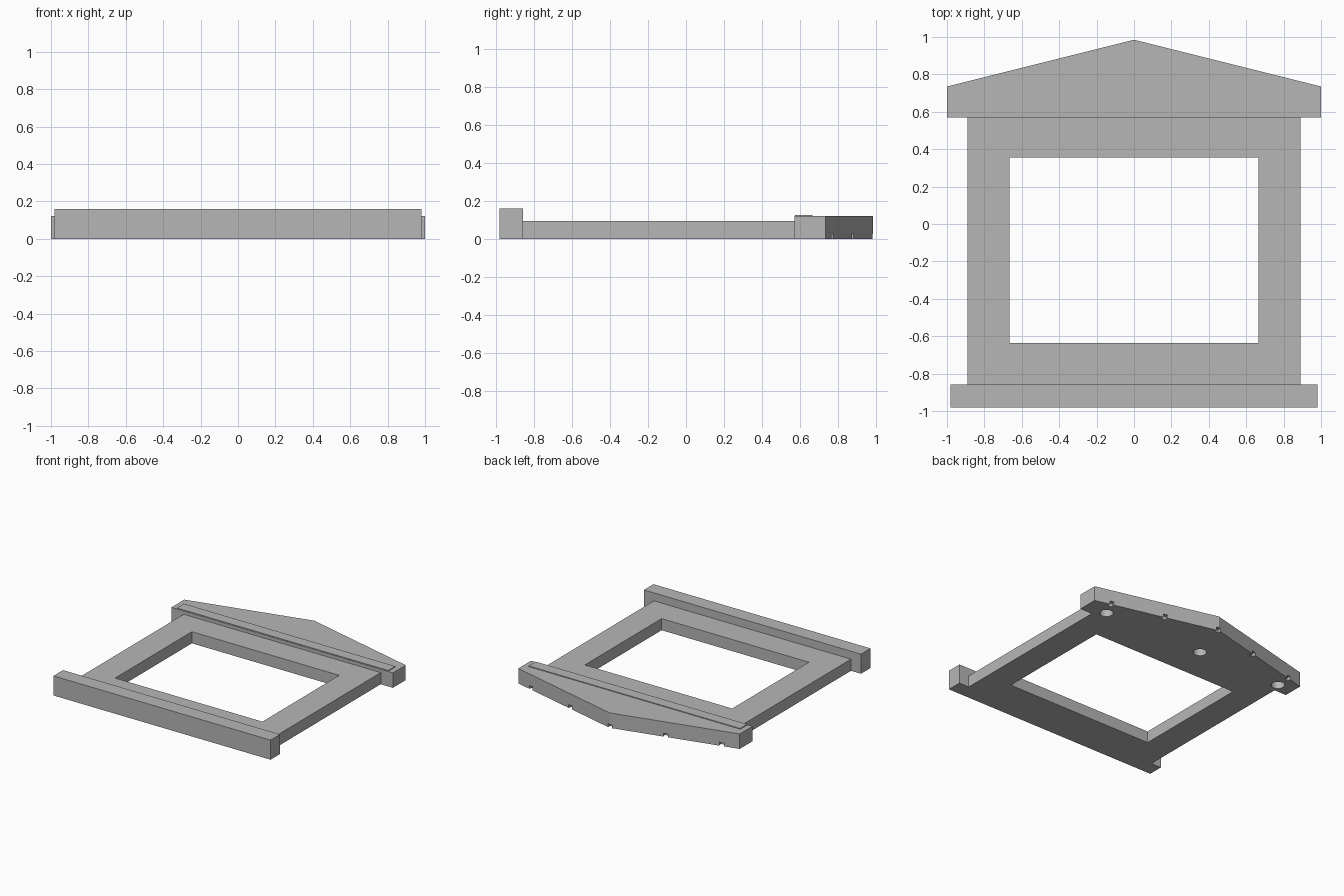
import bpy, bmesh, math

if "Cube" in bpy.data.objects:
    bpy.data.objects.remove(bpy.data.objects["Cube"])

grey = bpy.data.materials.new("plain grey")
grey.use_nodes = True
COLOUR = (0.47, 0.47, 0.47, 1)
grey.diffuse_color = COLOUR
grey.node_tree.nodes["Principled BSDF"].inputs["Base Color"].default_value = COLOUR


def finish(name, bm):
    bmesh.ops.recalc_face_normals(bm, faces=bm.faces)
    mesh = bpy.data.meshes.new(name)
    bm.to_mesh(mesh)
    bm.free()
    mesh.materials.append(grey)
    obj = bpy.data.objects.new(name, mesh)
    bpy.context.collection.objects.link(obj)
    return obj


def slab(name, outline, z0, z1):
    """Extrude a plan outline from z0 to z1."""
    bm = bmesh.new()
    face = bm.faces.new([bm.verts.new((x, y, z0)) for x, y in outline])
    grown = bmesh.ops.extrude_face_region(bm, geom=[face])["geom"]
    for v in grown:
        if isinstance(v, bmesh.types.BMVert):
            v.co.z = z1
    return finish(name, bm)


def rect(x, y0, y1):
    return [(-x, y0), (x, y0), (x, y1), (-x, y1)]


def ring(name, outer, inner, height):
    """Flat slab with a matching opening."""
    bm = bmesh.new()
    loops = [[bm.verts.new((x, y, z)) for x, y in pts]
             for pts, z in ((outer, 0), (outer, height), (inner, height), (inner, 0))]
    for a, b in zip(loops, loops[1:] + loops[:1]):
        for i in range(4):
            j = (i + 1) % 4
            bm.faces.new((a[i], a[j], b[j], b[i]))
    return finish(name, bm)


def cut(target, cutter):
    mod = target.modifiers.new("cut", 'BOOLEAN')
    mod.operation = 'DIFFERENCE'
    mod.solver = 'EXACT'
    mod.object = cutter
    bpy.context.view_layer.objects.active = target
    bpy.ops.object.modifier_apply(modifier=mod.name)
    bpy.data.objects.remove(cutter)


# Window surround and sill
ring("window_frame", rect(0.89, -0.86, 0.57), rect(0.665, -0.635, 0.355), 0.095)
slab("sill", rect(0.98, -0.98, -0.857), 0, 0.16)

# Gabled head piece with a thin raised strip along its front
SHOULDER, APEX, TOP = 0.735, 0.985, 0.122
pediment = slab("pediment", [(-1, 0.57), (1, 0.57), (1, SHOULDER), (0, APEX), (-1, SHOULDER)], 0, TOP)
slab("pediment_strip", rect(0.955, 0.574, 0.665), TOP - 0.003, TOP + 0.006)

# Small notches along the lower edge of the gable
slope = APEX - SHOULDER
for x in (-0.86, -0.43, 0, 0.43, 0.86):
    bpy.ops.mesh.primitive_cube_add(size=1, location=(x, APEX - slope * abs(x), 0))
    notch = bpy.context.object
    notch.name = "notch_cutter"
    notch.hide_render = True
    notch.scale = (0.036, 0.06, 0.056)
    side = (x > 0) - (x < 0)
    notch.rotation_euler.z = -side * math.atan(slope)
    cut(pediment, notch)

# Blind round holes in the underside
for x in (-0.86, -0.1, 0.81):
    bpy.ops.mesh.primitive_cylinder_add(vertices=32, radius=0.05, depth=0.18, location=(x, 0.645, 0))
    hole = bpy.context.object
    hole.name = "hole_cutter"
    hole.hide_render = True
    cut(pediment, hole)
